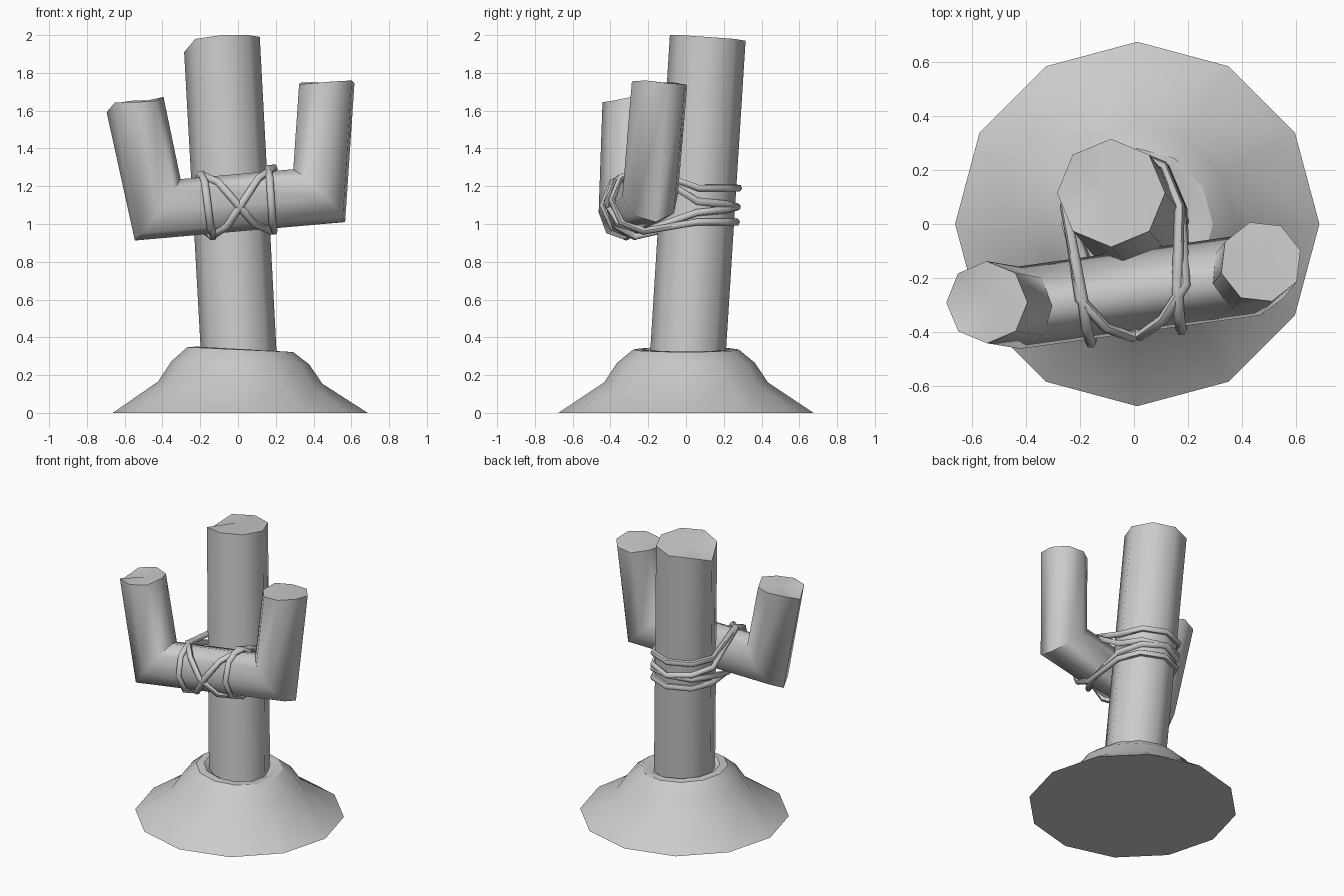
import bpy, bmesh
from math import sin, cos, radians, pi
from mathutils import Vector as V

if "Cube" in bpy.data.objects:
    bpy.data.objects.remove(bpy.data.objects["Cube"])


def finish(name, bm, angle):
    bmesh.ops.recalc_face_normals(bm, faces=bm.faces)
    me = bpy.data.meshes.new(name)
    bm.to_mesh(me)
    bm.free()
    ob = bpy.data.objects.new(name, me)
    bpy.context.collection.objects.link(ob)
    smooth(ob, angle)


def smooth(ob, angle):
    bpy.ops.object.select_all(action='DESELECT')
    ob.select_set(True)
    bpy.context.view_layer.objects.active = ob
    bpy.ops.object.shade_smooth_by_angle(angle=radians(angle))


def bridge(bm, a, b):
    n = len(a)
    for i in range(n):
        bm.faces.new((a[i], a[(i + 1) % n], b[(i + 1) % n], b[i]))


def fan(bm, ring, centre):
    c = bm.verts.new(centre)
    for i in range(len(ring)):
        bm.faces.new((ring[i], ring[(i + 1) % len(ring)], c))


def log(name, path, r, n0, n1, rough0, rough1):
    """Eight-sided mitred log; n0/n1 tilt the cut ends, rough0/1 make them uneven."""
    bm = bmesh.new()
    p = [V(q) for q in path]
    d = [(b - a).normalized() for a, b in zip(p, p[1:])]
    u = V((1, 0, 0))
    u = (u - d[0] * u.dot(d[0])).normalized()
    w = d[0].cross(u)
    pts = [p[0] + r * (u * cos(i * pi / 4) + w * sin(i * pi / 4)) for i in range(8)]
    normals = [V(n0)] + [(a + b).normalized() for a, b in zip(d, d[1:])] + [V(n1)]
    rings = []
    for k, q in enumerate(p):
        s = d[max(k - 1, 0)]
        pts = [v + s * ((q - v).dot(normals[k]) / s.dot(normals[k])) for v in pts]
        rough = rough0 if k == 0 else rough1 if k == len(p) - 1 else [0] * 8
        rings.append([bm.verts.new(v + V((0, 0, j))) for v, j in zip(pts, rough)])
    for a, b in zip(rings, rings[1:]):
        bridge(bm, a, b)
    fan(bm, rings[0], p[0] + V((0.02, 0, 0)))
    fan(bm, rings[-1], p[-1] + V((-0.02, 0.01, 0)))
    finish(name, bm, 60)


# Earth mound with an uneven rim
bm = bmesh.new()
rings = []
for r, z, wob in [(.675, 0, 0), (.435, .16, .006), (.365, .265, .008),
                  (.28, .335, .013), (.23, .338, .013), (.17, .30, 0)]:
    rings.append([bm.verts.new((.012 + r * cos(i * pi / 6), r * sin(i * pi / 6),
                                z - wob * cos(i * pi / 6))) for i in range(12)])
for a, b in zip(rings, rings[1:]):
    bridge(bm, a, b)
bm.faces.new(rings[0])
bm.faces.new(rings[-1])
finish("earth_mound", bm, 32)

# Leaning trunk
log("trunk", [(.013, -.0, .15), (-.085, .115, 1.985)], .2, (0, 0, 1), (0, 0, 1),
    [0] * 8, [.005, -.005, -.015, -.02, -.075, -.005, .015, .015])

# Forked branch: tip, elbow, elbow, tip
log("forked_branch", [(-.545, -.29, 1.645), (-.425, -.31, 1.075),
                      (.43, -.19, 1.15), (.47, -.14, 1.75)], .152,
    (-.15, 0, 1), (0, 0, 1),
    [.005, -.01, .0, .015, -.03, .01, .01, -.01],
    [-.01, -.005, .005, .01, -.005, -.01, -.015, 0])


# Lashing ropes
def on_branch(x, a, r=.163):
    """Point on the branch: 0 back, 90 top, 180 front, 270 underside."""
    a = radians(a)
    return V((x, -.25 + .14 * x + r * cos(a), 1.113 + .088 * x + r * sin(a)))


def on_trunk(z, a, r=.212):
    a = radians(a)
    return V((.02 - .0534 * z + r * cos(a), -.009 + .0627 * z + r * sin(a), z))


def rope(name, points):
    cu = bpy.data.curves.new(name, 'CURVE')
    cu.dimensions = '3D'
    cu.bevel_depth = .02
    cu.bevel_resolution = 1
    sp = cu.splines.new('POLY')
    sp.points.add(len(points) - 1)
    for q, v in zip(sp.points, points):
        q.co = (*v, 1)
    sp.use_cyclic_u = True
    ob = bpy.data.objects.new(name, cu)
    bpy.context.collection.objects.link(ob)
    bpy.ops.object.select_all(action='DESELECT')
    ob.select_set(True)
    bpy.context.view_layer.objects.active = ob
    bpy.ops.object.convert(target='MESH')
    smooth(bpy.context.object, 60)


def around_back(z0, z1):
    """Wrap the trunk's back from right (z0) to left (z1)."""
    return [on_trunk(z0 + (z1 - z0) * i / 4, 45 * i) for i in range(5)]


def down_front(x0, x1):
    return [on_branch(x0 + (x1 - x0) * i / 4, 90 + 45 * i, .168) for i in range(5)]


# Upright loop: over the left side, under the trunk's back, up the right side
rope("upright_lashing",
     around_back(1.19, 1.19)[::1]
     + down_front(-.19, -.13)
     + around_back(1.01, 1.01)[::-1]
     + down_front(.16, .19)[::-1])
# Two diagonal loops that cross at the front
rope("diagonal_lashing_a",
     around_back(1.06, 1.12) + down_front(-.2, .18))
rope("diagonal_lashing_b",
     around_back(1.12, 1.06) + down_front(.19, -.14)[::-1])
